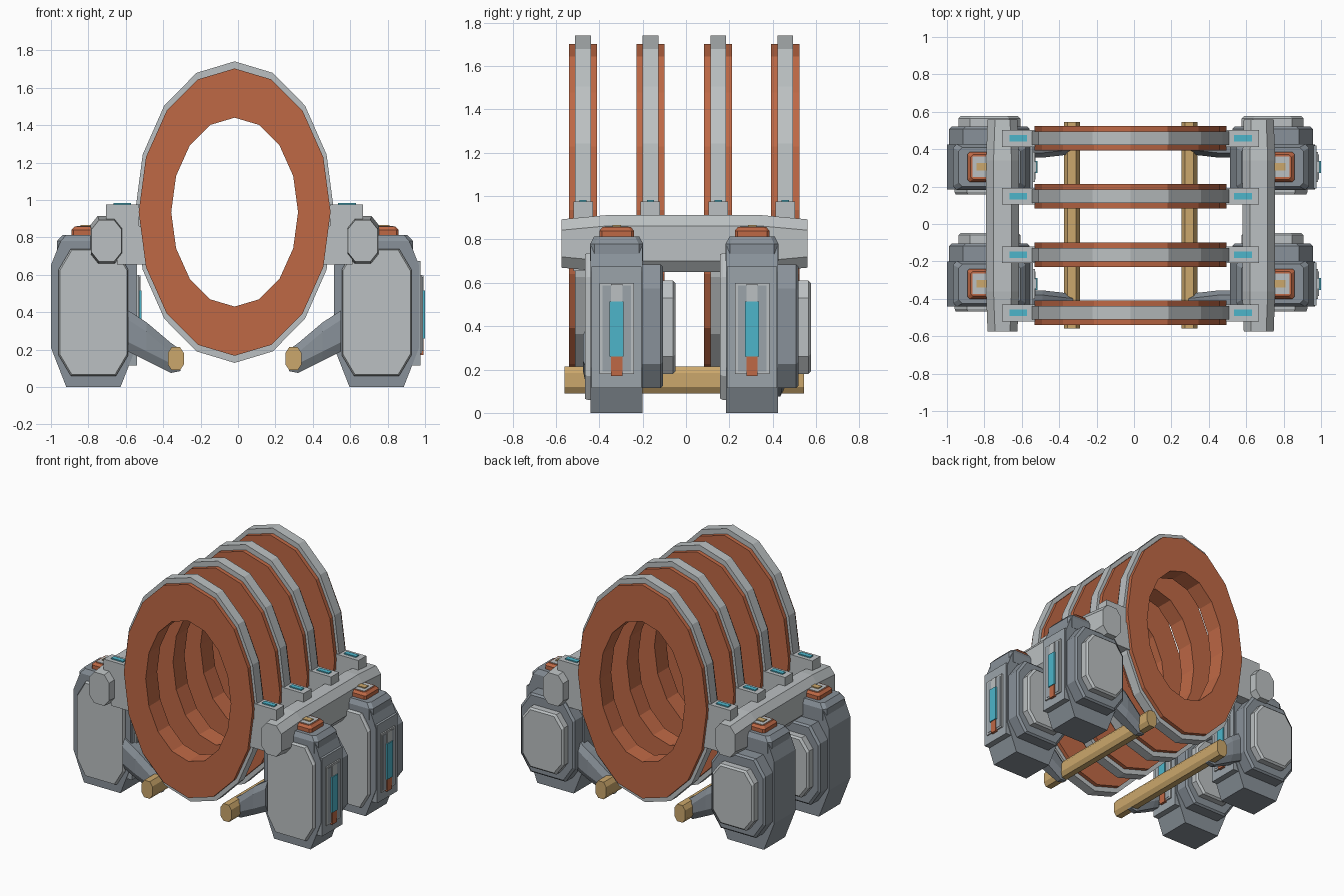
import bpy, math

if "Cube" in bpy.data.objects:
    bpy.data.objects.remove(bpy.data.objects["Cube"])

CX = -0.018          # symmetry line of the rings, rails and beams
ROWS = [-0.475, -0.164, 0.148, 0.458]


def material(name, r, g, b):
    m = bpy.data.materials.new(name)
    m.diffuse_color = (r, g, b, 1)
    m.use_nodes = True
    m.node_tree.nodes["Principled BSDF"].inputs["Base Color"].default_value = m.diffuse_color
    return m


LIGHT = material("light_grey", 0.50, 0.53, 0.54)
MID = material("mid_grey", 0.33, 0.37, 0.40)
DARK = material("dark_grey", 0.25, 0.285, 0.32)
COPPER = material("copper", 0.52, 0.14, 0.06)
SAND = material("sand", 0.60, 0.39, 0.15)
CYAN = material("cyan", 0.075, 0.46, 0.59)


def make(name, verts, faces, mat):
    me = bpy.data.meshes.new(name)
    me.from_pydata(verts, [], faces)
    me.materials.append(mat)
    me.update()
    ob = bpy.data.objects.new(name, me)
    bpy.context.collection.objects.link(ob)
    return ob


def loft(name, sections, mat):
    """Skin a stack of equal-sized closed sections and cap both ends."""
    n = len(sections[0])
    verts = [p for s in sections for p in s]
    faces = []
    for k in range(len(sections) - 1):
        a, b = k * n, (k + 1) * n
        faces += [(a + i, a + (i + 1) % n, b + (i + 1) % n, b + i) for i in range(n)]
    faces += [tuple(range(n))[::-1], tuple(range(len(verts) - n, len(verts)))]
    ob = make(name, verts, faces, mat)
    fix_normals(ob)
    return ob


def fix_normals(ob):
    import bmesh
    bm = bmesh.new()
    bm.from_mesh(ob.data)
    bmesh.ops.recalc_face_normals(bm, faces=bm.faces)
    bm.to_mesh(ob.data)
    bm.free()


def octagon(u0, u1, v0, v1, cu, cv):
    return [(u0 + cu, v0), (u1 - cu, v0), (u1, v0 + cv), (u1, v1 - cv),
            (u1 - cu, v1), (u0 + cu, v1), (u0, v1 - cv), (u0, v0 + cv)]


def along_y(pts, y):
    return [(u, y, v) for u, v in pts]


def along_z(pts, z):
    return [(u, v, z) for u, v in pts]


def along_x(pts, x):
    return [(x, u, v) for u, v in pts]


def box(name, x0, x1, y0, y1, z0, z1, mat):
    q = [(x0, y0), (x1, y0), (x1, y1), (x0, y1)]
    return loft(name, [along_z(q, z0), along_z(q, z1)], mat)


def ring(name, y, half, outer, inner, mat, n=16):
    """Elliptical ring with a rectangular section."""
    loop = [(outer, -half), (outer, half), (inner, half), (inner, -half)]
    verts, faces = [], []
    for i in range(n):
        a = math.tau * i / n
        verts += [(CX + r[0] * math.sin(a), y + d, 0.935 + r[1] * math.cos(a)) for r, d in loop]
        j = (i + 1) % n
        faces += [(i * 4 + k, i * 4 + (k + 1) % 4, j * 4 + (k + 1) % 4, j * 4 + k) for k in range(4)]
    fix_normals(make(name, verts, faces, mat))


# Four copper rings, each with a grey outer band
for y in ROWS:
    ring("copper_ring", y, 0.065, (0.513, 0.768), (0.339, 0.505), COPPER)
    ring("ring_band", y, 0.036, (0.532, 0.806), (0.45, 0.70), LIGHT)

for s in (-1, 1):
    def span(a, b):
        return tuple(sorted((CX + s * a, CX + s * b)))

    # Long side rail, fuller in the middle
    rail = []
    for y, g in ((-0.575, 0.0), (-0.36, 0.02), (0.34, 0.02), (0.56, 0.0)):
        x0, x1 = span(0.605 - g * 0.4, 0.765 + g * 0.4)
        rail.append(along_y(octagon(x0, x1, 0.67 - g, 0.893 + g, 0.04, 0.05), y))
    loft("side_rail", rail, LIGHT)

    # Brackets joining rings to the rail, with a lit plate on each
    for y in ROWS:
        box("bracket_top", *span(0.51, 0.687), y - 0.045, y + 0.045, 0.85, 0.975, LIGHT)
        box("bracket_web", *span(0.47, 0.63), y - 0.045, y + 0.045, 0.655, 0.86, LIGHT)
        box("bracket_light", *span(0.553, 0.648), y - 0.017, y + 0.017, 0.974, 0.983, CYAN)

    # Low beam running front to back
    beam = octagon(*span(0.272, 0.357), 0.09, 0.213, 0.02, 0.03)
    loft("low_beam", [along_y(beam, -0.56), along_y(beam, 0.545)], SAND)

    # Sloping arms from pods down to the beam
    for t in (-1, 1):
        arm = [along_x(octagon(t * 0.415 - w, t * 0.415 + w, z0, z1, 0.025, 0.05), CX + s * x)
               for x, z0, z1, w in ((0.57, 0.19, 0.41, 0.06), (0.47, 0.14, 0.345, 0.06),
                                    (0.34, 0.075, 0.235, 0.045), (0.29, 0.085, 0.20, 0.04))]
        loft("support_arm", arm, DARK)


def pod(cx, cy):
    """Engine pod; its lit panel always faces +x."""
    def slab(name, hx, z0, z1, y0, y1, cu, cv, mat, inset=0.012):
        big = octagon(cx - hx, cx + hx, z0, z1, cu, cv)
        h = hx - inset
        small = octagon(cx - h, cx + h, z0 + inset, z1 - inset, cu, cv)
        near = 0.6 * y0 + 0.4 * y1 if y1 - y0 < 0.05 else y0 + 0.012
        far = y1 - 0.012
        if name == "pod_body":
            loft(name, [along_y(big, cy + y0), along_y(big, cy + y1)], mat)
        elif name == "pod_front_plate":
            loft(name, [along_y(small, cy + y0), along_y(big, cy + near), along_y(big, cy + y1)], mat)
        else:
            loft(name, [along_y(big, cy + y0), along_y(big, cy + far), along_y(small, cy + y1)], mat)

    body = [(-0.145, 0), (0.145, 0), (0.227, 0.21), (0.227, 0.652), (0.18, 0.77),
            (-0.18, 0.77), (-0.227, 0.652), (-0.227, 0.21)]
    body = [(cx + u, v) for u, v in body]
    loft("pod_body", [along_y(body, cy - 0.12), along_y(body, cy + 0.12)], DARK)
    slab("pod_front_plate", 0.186, 0.06, 0.738, -0.147, -0.115, 0.065, 0.11, LIGHT, 0.006)
    slab("pod_back_step", 0.215, 0.115, 0.685, 0.115, 0.215, 0.075, 0.11, DARK)
    slab("pod_back_plate", 0.165, 0.18, 0.61, 0.21, 0.272, 0.06, 0.08, LIGHT)

    # Cap with copper block and sand stud
    cap = [along_z(octagon(cx - a, cx + a, cy - b, cy + b, 0.02, 0.02), z)
           for a, b, z in ((0.195, 0.122, 0.70), (0.195, 0.122, 0.78), (0.165, 0.105, 0.813))]
    loft("pod_cap", cap, DARK)
    block = [along_z(octagon(cx - a, cx + a, cy - b, cy + b, 0.012, 0.012), z)
             for a, b, z in ((0.118, 0.08, 0.80), (0.118, 0.08, 0.84), (0.10, 0.066, 0.857))]
    loft("cap_block", block, COPPER)
    box("cap_plate", cx - 0.09, cx + 0.09, cy - 0.055, cy + 0.055, 0.85, 0.860, LIGHT)
    box("cap_stud", cx - 0.07, cx + 0.07, cy - 0.02, cy + 0.02, 0.855, 0.867, SAND)

    # Side panel: layered frames with coloured slots
    x = cx + 0.22
    panel = [(0.115, 0.115, 0.115, 0.675, x, 0.014, MID, "panel_base"),
             (0.08, 0.08, 0.18, 0.60, x, 0.024, LIGHT, "panel_frame"),
             (0.066, 0.066, 0.192, 0.588, x, 0.027, MID, "panel_inlay"),
             (0.026, 0.026, 0.51, 0.595, x, 0.032, LIGHT, "panel_vent"),
             (0.026, 0.026, 0.17, 0.265, x, 0.032, COPPER, "panel_tab"),
             (0.032, 0.032, 0.26, 0.515, x, 0.038, CYAN, "panel_light")]
    for a, b, z0, z1, xx, d, mat, name in panel:
        box(name, xx - 0.03, xx + d, cy - a, cy + b, z0, z1, mat)


# Four identical pods
for px in (-0.773, 0.741):
    for py in (-0.32, 0.305):
        pod(px, py)
